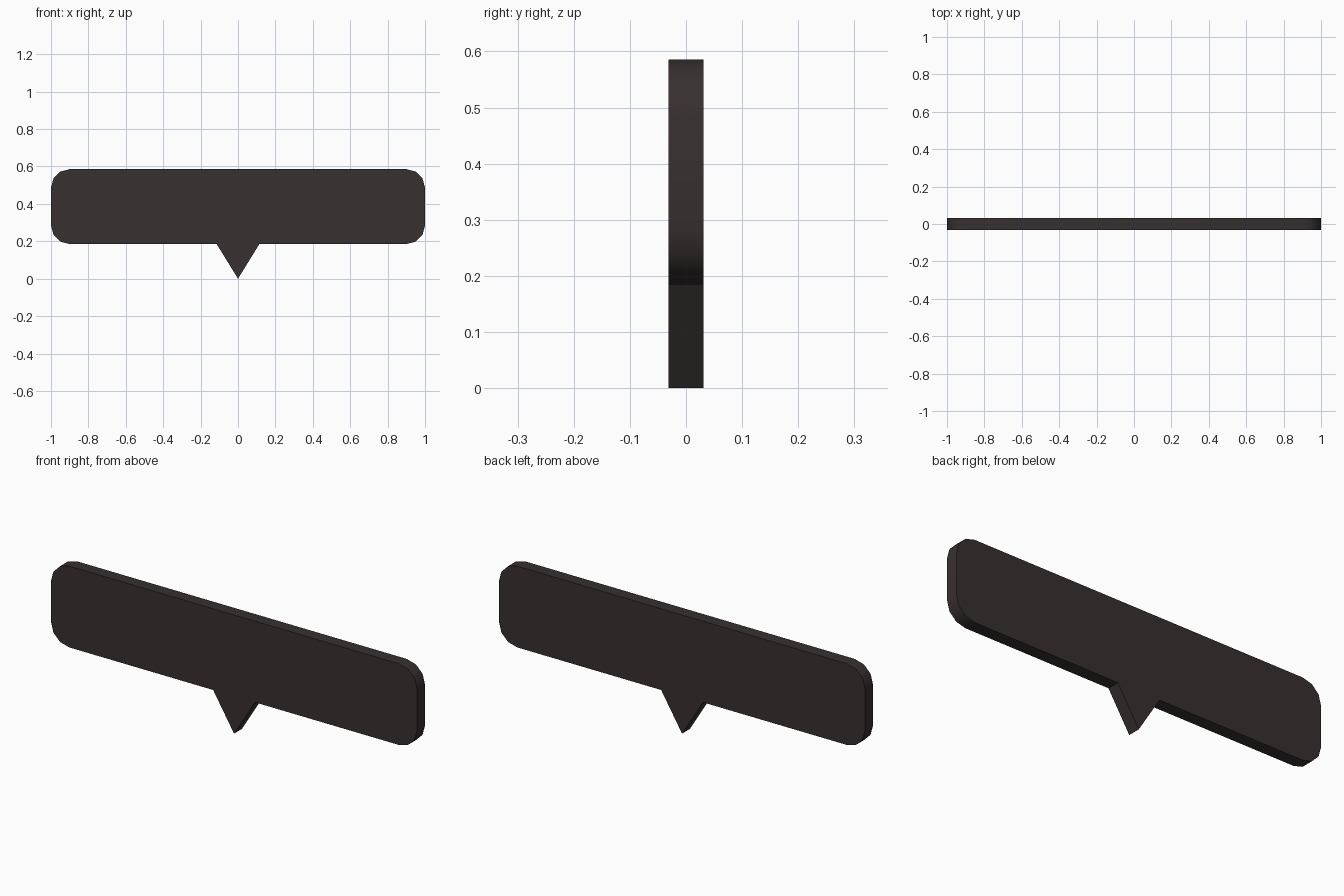
import bpy, bmesh, math

if "Cube" in bpy.data.objects:
    bpy.data.objects.remove(bpy.data.objects["Cube"])

HALF_W, Z_LOW, Z_HIGH = 1.0, 0.185, 0.586
RADIUS, HALF_T = 0.1, 0.031

mat = bpy.data.materials.new("dark brown grey")
mat.diffuse_color = (0.040, 0.029, 0.030, 1)
mat.use_nodes = True
mat.node_tree.nodes["Principled BSDF"].inputs["Base Color"].default_value = mat.diffuse_color

# Outline of the bubble: pointer tip, then rounded corners counter-clockwise
outline = [(-0.114, Z_LOW), (0, 0), (0.114, Z_LOW)]
corners = [(1, Z_LOW + RADIUS, -90), (1, Z_HIGH - RADIUS, 0),
           (-1, Z_HIGH - RADIUS, 90), (-1, Z_LOW + RADIUS, 180)]
for side, cz, start in corners:
    for i in range(4):
        a = math.radians(start + 30 * i)
        outline.append((side * (HALF_W - RADIUS) + RADIUS * math.cos(a),
                        cz + RADIUS * math.sin(a)))

# Extrude the outline through the thickness
bm = bmesh.new()
face = bm.faces.new([bm.verts.new((x, -HALF_T, z)) for x, z in outline])
ext = bmesh.ops.extrude_face_region(bm, geom=[face], use_keep_orig=True)
for v in ext["geom"]:
    if isinstance(v, bmesh.types.BMVert):
        v.co.y = HALF_T
bmesh.ops.recalc_face_normals(bm, faces=bm.faces)
mesh = bpy.data.meshes.new("speech_bubble_sign")
bm.to_mesh(mesh)
bm.free()
mesh.materials.append(mat)

sign = bpy.data.objects.new("speech_bubble_sign", mesh)
bpy.context.collection.objects.link(sign)
bpy.context.view_layer.objects.active = sign
sign.select_set(True)
bpy.ops.object.shade_smooth_by_angle(angle=math.radians(40))
